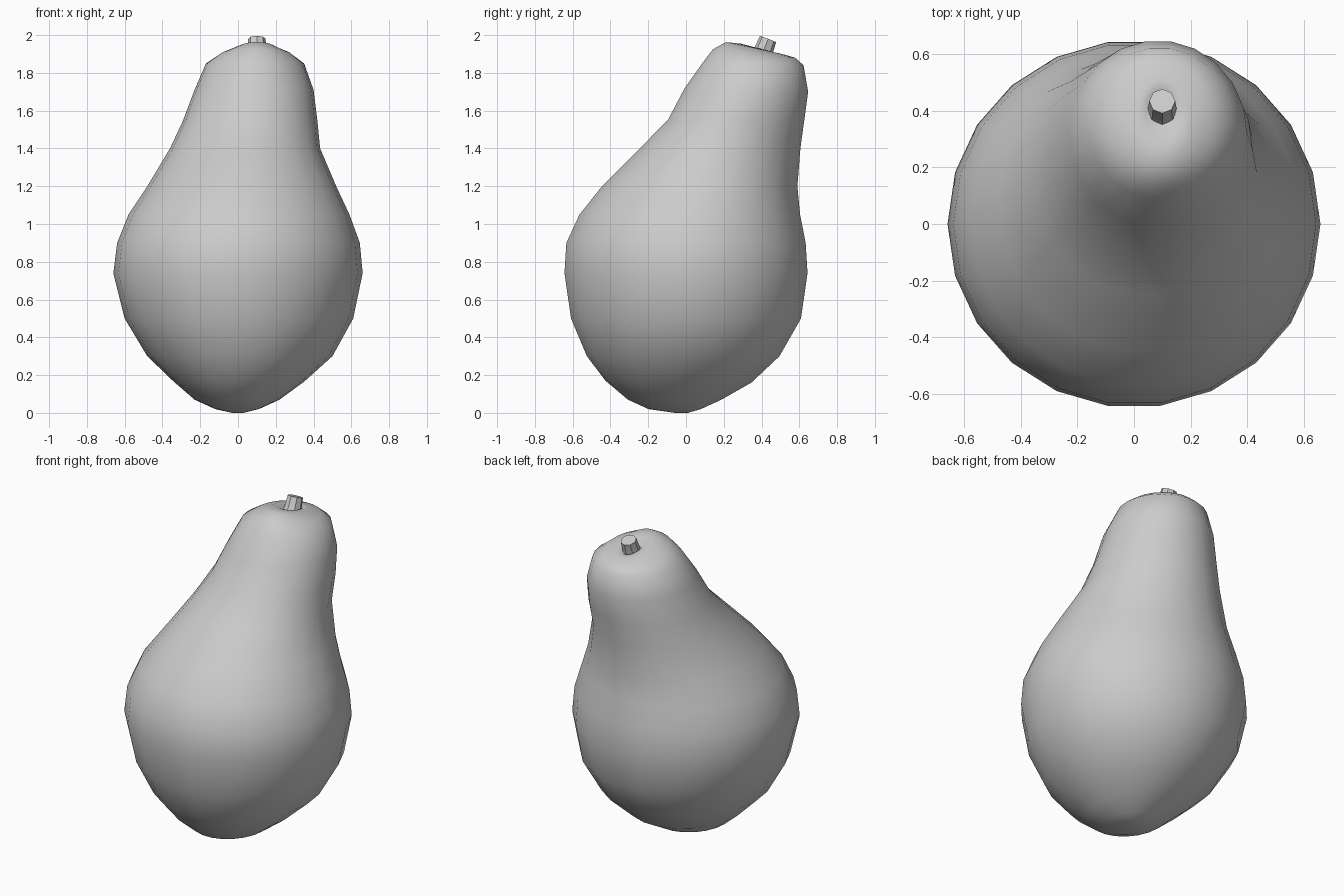
import bpy
import bmesh
import math
from mathutils import Vector

SIDES = 22

default_cube = bpy.data.objects.get("Cube")
if default_cube:
    bpy.data.objects.remove(default_cube, do_unlink=True)


def make_material(name, colour):
    material = bpy.data.materials.new(name)
    material.use_nodes = True
    material.diffuse_color = colour
    material.node_tree.nodes["Principled BSDF"].inputs["Base Color"].default_value = colour
    return material


def loft(name, rings, sides, material, sharp_angle):
    """Skin a closed surface over a list of point rings, capped at both ends."""
    bm = bmesh.new()
    loops = [[bm.verts.new(point) for point in ring] for ring in rings]
    for low, high in zip(loops, loops[1:]):
        for i in range(sides):
            j = (i + 1) % sides
            bm.faces.new((low[i], low[j], high[j], high[i]))
    bm.faces.new(reversed(loops[0]))
    bm.faces.new(loops[-1])
    bmesh.ops.recalc_face_normals(bm, faces=bm.faces)
    mesh = bpy.data.meshes.new(name)
    bm.to_mesh(mesh)
    bm.free()
    mesh.materials.append(material)
    obj = bpy.data.objects.new(name, mesh)
    bpy.context.collection.objects.link(obj)
    bpy.ops.object.select_all(action="DESELECT")
    obj.select_set(True)
    bpy.context.view_layer.objects.active = obj
    bpy.ops.object.shade_smooth_by_angle(angle=math.radians(sharp_angle))
    return obj


def body_ring(left, right, front, back, front_z, back_z):
    """Ellipse fitted to its side limits, tilted between front and back heights."""
    points = []
    for i in range(SIDES):
        angle = math.tau * i / SIDES
        across, along = math.cos(angle), math.sin(angle)
        x = (left + right) / 2 + across * (right - left) / 2
        y = (front + back) / 2 + along * (back - front) / 2
        z = (front_z + back_z) / 2 + along * (back_z - front_z) / 2
        points.append(Vector((x, y, z)))
    return points


def stem_ring(centre, axis, radius, sides):
    across = axis.cross(Vector((0, 1, 0))).normalized()
    along = axis.cross(across).normalized()
    turns = [math.tau * i / sides for i in range(sides)]
    return [centre + radius * (math.cos(a) * across + math.sin(a) * along) for a in turns]


grey = make_material("plain grey", (0.6, 0.6, 0.6, 1))

# Pear body: x limits, y limits, then front and back height of each ring
profile = [
    (-.03, .03, -.06, .01, 0, 0),
    (-.12, .11, -.2, .08, .02, .02),
    (-.23, .22, -.31, .19, .07, .07),
    (-.34, .35, -.43, .35, .17, .16),
    (-.48, .5, -.53, .5, .3, .3),
    (-.6, .61, -.615, .615, .5, .5),
    (-.66, .66, -.65, .65, .74, .74),
    (-.64, .645, -.64, .64, .9, .9),
    (-.58, .59, -.57, .61, 1.05, 1.05),
    (-.48, .52, -.45, .595, 1.2, 1.2),
    (-.36, .435, -.25, .61, 1.4, 1.4),
    (-.29, .42, -.1, .63, 1.55, 1.55),
    (-.23, .4, -.01, .65, 1.72, 1.7),
    (-.17, .35, .09, .625, 1.86, 1.84),
    (-.09, .28, .14, .58, 1.925, 1.88),
    (0, .2, .21, .51, 1.963, 1.9),
    (.04, .16, .29, .48, 1.955, 1.905),
    (.06, .14, .36, .46, 1.915, 1.895),
]
loft("pear_body", [body_ring(*row) for row in profile], SIDES, grey, 60)

# Short stem leaning backward, flared at its foot
foot = Vector((.1, .4, 1.89))
tip = Vector((.1, .435, 1.98))
axis = (tip - foot).normalized()
stem = [(0, .058), (.35, .05), (1, .046)]
stem_rings = [stem_ring(foot.lerp(tip, t), axis, r, 8) for t, r in stem]
loft("stem", stem_rings, 8, grey, 40)
